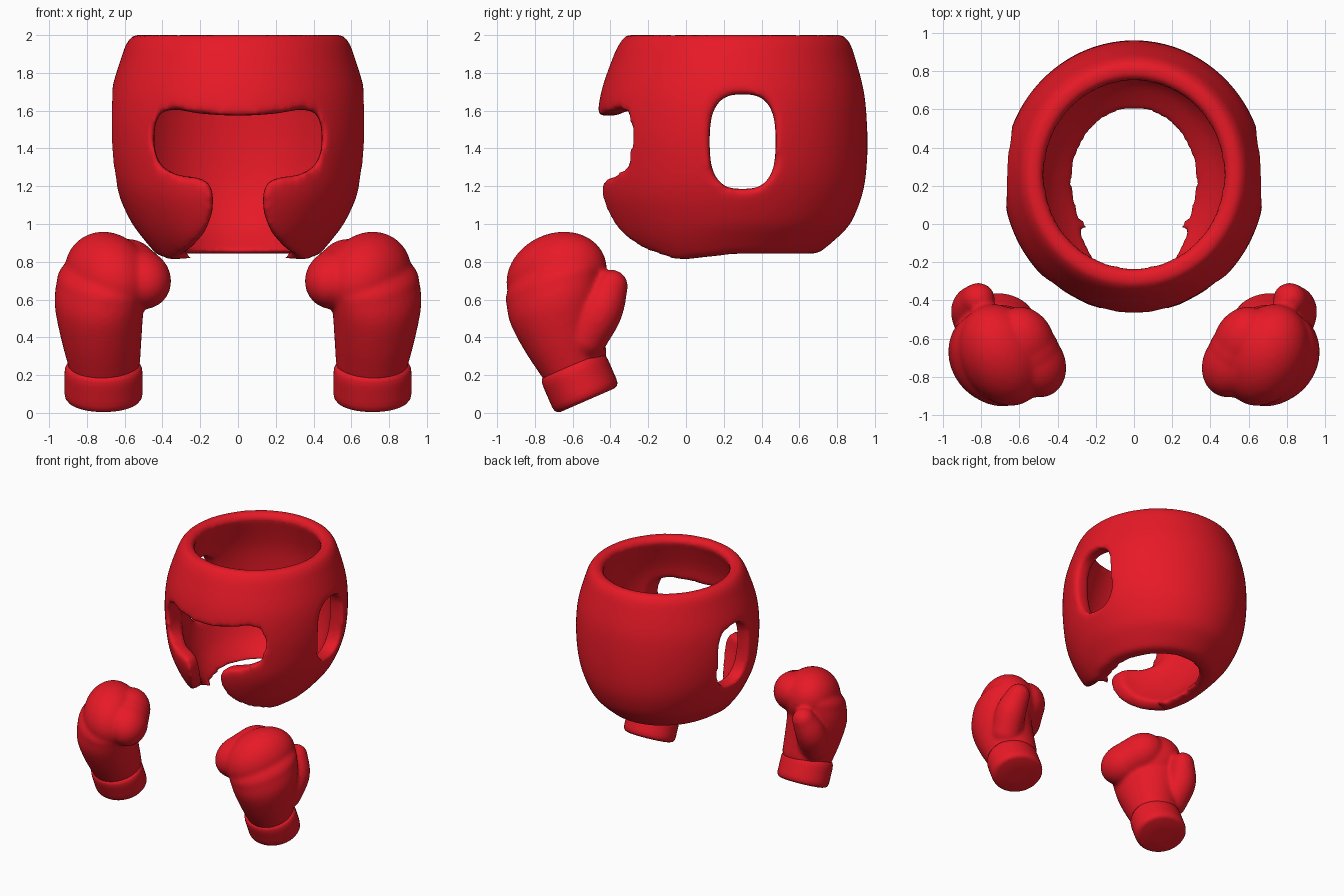
import bpy, bmesh, math
from mathutils import Vector, Matrix

if "Cube" in bpy.data.objects:
    bpy.data.objects.remove(bpy.data.objects["Cube"])


def material(name, rgb):
    m = bpy.data.materials.new(name)
    m.diffuse_color = (*rgb, 1)
    m.use_nodes = True
    m.node_tree.nodes["Principled BSDF"].inputs["Base Color"].default_value = m.diffuse_color
    return m


RED = material("red_leather", (0.8, 0.01, 0.02))
GREY = material("grey_trim", (0.6, 0.6, 0.6))


def make_object(name, bm):
    me = bpy.data.meshes.new(name)
    bm.to_mesh(me)
    bm.free()
    ob = bpy.data.objects.new(name, me)
    bpy.context.collection.objects.link(ob)
    return ob


def spline(rows, steps):
    """Smooth curve through rows of numbers (Catmull-Rom)."""
    pts = [Vector(r) for r in rows]
    pts = [2 * pts[0] - pts[1]] + pts + [2 * pts[-1] - pts[-2]]
    out = []
    for i in range(1, len(pts) - 2):
        a, b, c, d = pts[i - 1:i + 3]
        for k in range(steps):
            t = k / steps
            out.append(0.5 * (2 * b + (c - a) * t + (2 * a - 5 * b + 4 * c - d) * t * t
                              + (3 * b - a - 3 * c + d) * t ** 3))
    return out + [pts[-2]]


def rings_to_faces(bm, rings, wrap=False):
    faces = []
    count = len(rings)
    for i in range(count if wrap else count - 1):
        a, b = rings[i], rings[(i + 1) % count]
        n = len(a)
        faces.append([bm.faces.new((a[j], a[(j + 1) % n], b[(j + 1) % n], b[j])) for j in range(n)])
    return faces


def prism(name, points, direction):
    """Hidden cutter: a flat outline pulled along a direction."""
    bm = bmesh.new()
    face = bm.faces.new([bm.verts.new(p) for p in points])
    new = bmesh.ops.extrude_face_region(bm, geom=[face])["geom"]
    bmesh.ops.translate(bm, vec=direction, verts=[v for v in new if isinstance(v, bmesh.types.BMVert)])
    bmesh.ops.recalc_face_normals(bm, faces=bm.faces[:])
    ob = make_object(name, bm)
    ob.hide_render = True
    return ob


def melt(ob, voxel, iterations, cutters=()):
    """Cut, fuse and soften an object, then bake the result into its mesh."""
    for c in cutters:
        mod = ob.modifiers.new("cut", 'BOOLEAN')
        mod.operation, mod.solver, mod.object = 'DIFFERENCE', 'EXACT', c
    mod = ob.modifiers.new("fuse", 'REMESH')
    mod.mode, mod.voxel_size = 'VOXEL', voxel
    mod = ob.modifiers.new("soften", 'SMOOTH')
    mod.factor, mod.iterations = 0.5, iterations
    dg = bpy.context.evaluated_depsgraph_get()
    me = bpy.data.meshes.new_from_object(ob.evaluated_get(dg))
    ob.modifiers.clear()
    ob.data = me
    for c in cutters:
        bpy.data.objects.remove(c)


def finish(ob, mats):
    ob.data.materials.clear()
    for m in mats:
        ob.data.materials.append(m)
    ob.data.shade_smooth()


# Head guard shell: rows of height, half width, front y, back y
profile = spline([
    (0.81, 0.43, -0.26, 0.70), (0.90, 0.495, -0.35, 0.79), (1.00, 0.56, -0.41, 0.87),
    (1.15, 0.63, -0.465, 0.932), (1.30, 0.67, -0.475, 0.957), (1.50, 0.688, -0.475, 0.96),
    (1.70, 0.672, -0.45, 0.943), (1.90, 0.612, -0.38, 0.89), (1.96, 0.59, -0.35, 0.868)], 5)
WALL = 0.125
rows = [(r, 0) for r in profile]
top = Vector((2.0, 0.575, -0.335, 0.853))
rows += [(top, 0.015), (top, WALL - 0.045)]
rows += [(r, WALL) for r in reversed(profile)]

bm = bmesh.new()
rings = []
for (z, a, yf, yb), inset in rows:
    cy, b = (yf + yb) / 2, (yb - yf) / 2 - inset
    ring = []
    for j in range(72):
        t = 2 * math.pi * j / 72
        y = cy + b * math.sin(t)
        lift = 0.035 * min(max((y + 0.05) / 0.3, 0), 1) * max(0, 1 - (z - 0.81) / 0.2)
        ring.append(bm.verts.new(((a - inset) * math.cos(t), y, z + lift)))
    rings.append(ring)
rings_to_faces(bm, rings, wrap=True)
bmesh.ops.recalc_face_normals(bm, faces=bm.faces[:])
guard = make_object("head_guard", bm)

# Face opening and ear holes
half = [(0.2, 1.583), (0.33, 1.608), (0.41, 1.595), (0.437, 1.54), (0.445, 1.45), (0.437, 1.37),
        (0.40, 1.30), (0.32, 1.26), (0.22, 1.25), (0.155, 1.225), (0.13, 1.16), (0.135, 1.06),
        (0.175, 0.96), (0.245, 0.88), (0.32, 0.83), (0.36, 0.65)]
outline = [(0, 1.572)] + half + [(-x, z) for x, z in reversed(half)]
face_cut = prism("face_cutter", [(x, -1, z) for x, z in outline], (0, 0.98, 0))
ear = []
for j in range(32):
    c, s = math.cos(2 * math.pi * j / 32), math.sin(2 * math.pi * j / 32)
    ear.append((-1, 0.30 + 0.175 * math.copysign(abs(c) ** 0.65, c),
                1.437 + 0.25 * math.copysign(abs(s) ** 0.75, s)))
ear_cut = prism("ear_cutter", ear, (2, 0, 0))
melt(guard, 0.02, 16, (face_cut, ear_cut))

# Grey band round the brow, inside and out
bm = bmesh.new()
bm.from_mesh(guard.data)
lo, hi = min(v.co.z for v in bm.verts), max(v.co.z for v in bm.verts)
for v in bm.verts:
    v.co.z = 0.815 + (v.co.z - lo) / (hi - lo) * 1.185
low, high, slope = 1.896, 1.941, 0.012
for h in (low, high):
    bmesh.ops.bisect_plane(bm, geom=bm.verts[:] + bm.edges[:] + bm.faces[:], dist=1e-5,
                           plane_co=(0, 0, h), plane_no=Vector((0, -slope, 1)).normalized())
for f in bm.faces:
    c = f.calc_center_median()
    f.material_index = int(low < c.z - slope * c.y < high)
bm.to_mesh(guard.data)
bm.free()
finish(guard, (RED, GREY))

# Gloves: frame runs across the hand, towards the palm, and up the wrist
U, P, W = Vector((0.42, 0.83, 0.37)), Vector((-0.91, 0.39, 0.17)), Vector((0, -0.4, 0.917))
FRAME = Matrix((U, P, W)).transposed().to_4x4()
bm = bmesh.new()


def blob(centre, ru, rp, rw):
    m = Matrix.Translation(centre) @ FRAME @ Matrix.Diagonal((ru, rp, rw, 1))
    bmesh.ops.create_uvsphere(bm, u_segments=32, v_segments=20, radius=1, matrix=m)


# Hand body from wrist to knuckles
for x, y, z, ru, rp in spline([(0.71, -0.60, 0.28, 0.185, 0.195), (0.725, -0.65, 0.42, 0.225, 0.215),
                               (0.735, -0.69, 0.57, 0.265, 0.23), (0.72, -0.70, 0.68, 0.28, 0.23)], 5):
    blob((x, y, z), ru, rp, 0.14)
blob((0.69, -0.685, 0.725), 0.285, 0.215, 0.225)
# Curled fingers
for k in (-0.07, 0, 0.07):
    blob(Vector((0.545, -0.67, 0.735)) + U * k, 0.19, 0.155, 0.155)
# Thumb
for x, y, z, r in spline([(0.82, -0.53, 0.40, 0.115), (0.842, -0.45, 0.54, 0.115),
                          (0.815, -0.395, 0.67, 0.088)], 6):
    blob((x, y, z), r, r, r)
gloves = make_object("gloves", bm)
melt(gloves, 0.014, 7)
finish(gloves, (RED,))

# Wrist cuffs with two grey bands
bm = bmesh.new()
place = Matrix.Translation((0.712, -0.522, 0.067)) @ Matrix.Rotation(0.411, 4, 'X')
cuff_profile = [(0.3, 0), (0.84, 0), (0.93, 0.007), (0.98, 0.02), (1, 0.043), (1, 0.07), (1, 0.125),
                (1, 0.152), (0.985, 0.18), (0.94, 0.2), (0.85, 0.207), (0.3, 0.207)]
rings = []
for r, s in cuff_profile:
    rings.append([bm.verts.new(place @ Vector((0.207 * r * math.cos(2 * math.pi * j / 48),
                                               0.186 * r * math.sin(2 * math.pi * j / 48), s)))
                  for j in range(48)])
bands = rings_to_faces(bm, rings)
for i in (4, 6):
    for f in bands[i]:
        f.material_index = 1
bm.faces.new(rings[0])
bm.faces.new(rings[-1])
bmesh.ops.recalc_face_normals(bm, faces=bm.faces[:])
cuffs = make_object("glove_cuffs", bm)
finish(cuffs, (RED, GREY))

# Mirror the pair
for ob in (gloves, cuffs):
    mod = ob.modifiers.new("pair", 'MIRROR')
    mod.use_axis = (True, False, False)
    mod.use_mirror_merge = False
